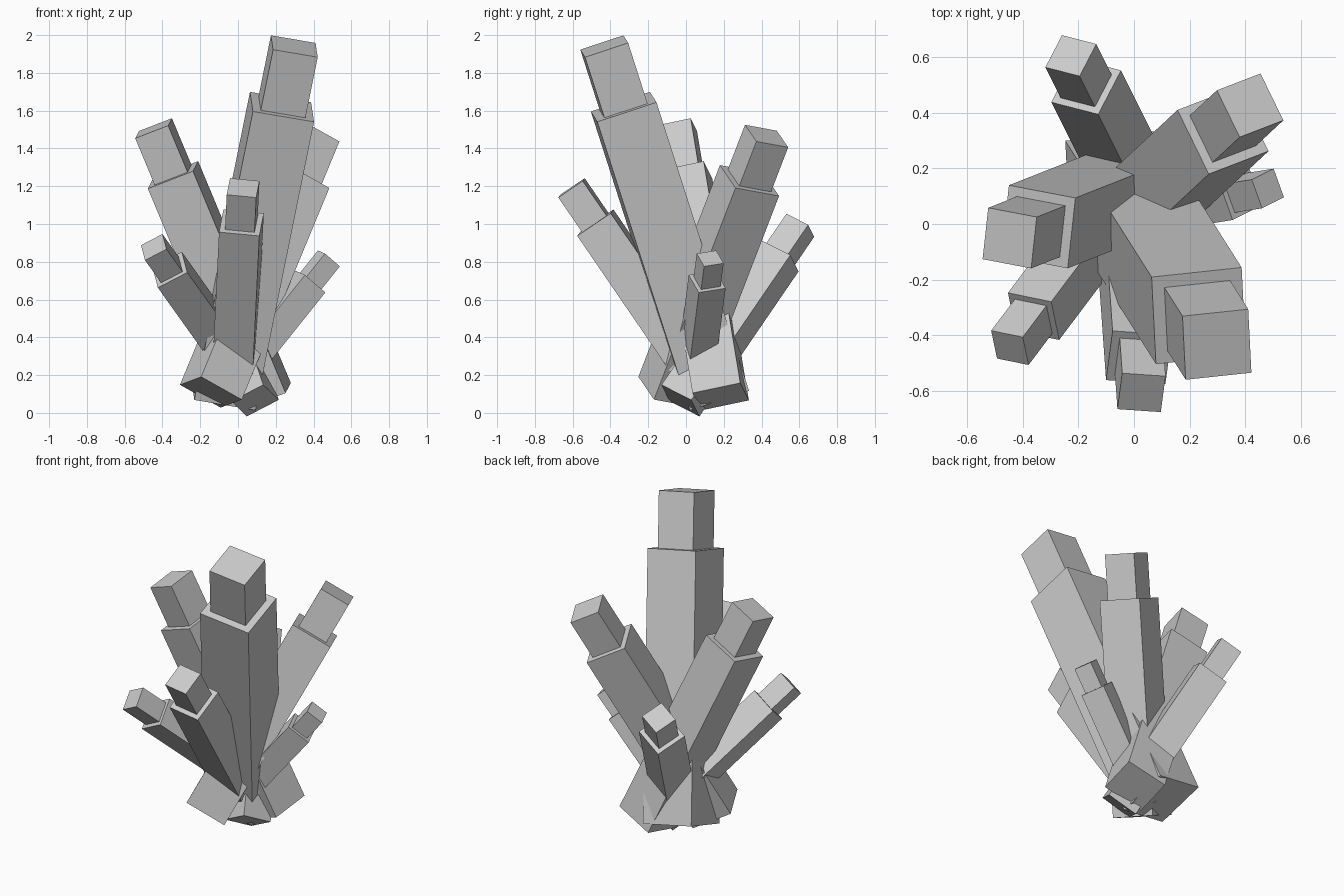
import bpy
import bmesh
from mathutils import Matrix, Vector

# Remove the default cube
default_cube = bpy.data.objects.get("Cube")
if default_cube:
    bpy.data.objects.remove(default_cube, do_unlink=True)

# Single stone colour
stone = bpy.data.materials.new("stone_grey")
stone.use_nodes = True
stone_colour = (0.6, 0.6, 0.6, 1)
stone.diffuse_color = stone_colour
stone.node_tree.nodes["Principled BSDF"].inputs["Base Color"].default_value = stone_colour

# Proportions shared by every crystal, relative to the shaft width
SHAFT_LENGTH = 4.95
CAP_WIDTH = 0.73
CAP_LENGTH = 1.04


def add_square(bm, width, height):
    """Four corner vertices of a centred horizontal square."""
    half = width / 2
    corners = ((-half, -half), (half, -half), (half, half), (-half, half))
    return [bm.verts.new((x, y, height)) for x, y in corners]


def add_crystal(name, shoulder, axis, side, width):
    """Square shaft with a narrower square cap, growing along the axis."""
    bm = bmesh.new()
    rings = [
        add_square(bm, width, -SHAFT_LENGTH * width),
        add_square(bm, width, 0),
        add_square(bm, width * CAP_WIDTH, 0),
        add_square(bm, width * CAP_WIDTH, CAP_LENGTH * width),
    ]
    for lower, upper in zip(rings, rings[1:]):
        for i in range(4):
            j = (i + 1) % 4
            bm.faces.new((lower[i], lower[j], upper[j], upper[i]))
    bm.faces.new(reversed(rings[0]))
    bm.faces.new(rings[-1])
    bmesh.ops.recalc_face_normals(bm, faces=bm.faces)

    mesh = bpy.data.meshes.new(name)
    bm.to_mesh(mesh)
    bm.free()
    mesh.materials.append(stone)
    crystal = bpy.data.objects.new(name, mesh)
    bpy.context.collection.objects.link(crystal)

    # Orient: local z along the axis, local x along the given side edge
    z = Vector(axis).normalized()
    x = Vector(side)
    x = (x - z * x.dot(z)).normalized()
    y = z.cross(x)
    rotation = Matrix((x, y, z)).transposed().to_4x4()
    crystal.matrix_world = Matrix.Translation(shoulder) @ rotation
    return crystal


# Crystals: name, shoulder centre, growth axis, side edge, shaft width
crystals = (
    ("tall_crystal", (0.233, -0.33, 1.62), (0.19, -0.3, 0.935), (0.234, 0.025, -0.04), 0.33),
    ("back_left_crystal", (0.32, 0.336, 1.23), (0.36, 0.335, 0.87), (0.161, 0.061, -0.095), 0.26),
    ("right_crystal", (-0.344, -0.01, 1.26), (-0.38, -0.15, 0.91), (0.173, -0.033, 0.067), 0.26),
    ("back_crystal", (-0.172, 0.495, 0.832), (-0.27, 0.54, 0.79), (0.125, -0.032, 0.065), 0.195),
    ("small_left_crystal", (0.383, 0.112, 0.695), (0.62, 0.1, 0.775), (0.082, 0.04, -0.065), 0.152),
    ("front_right_crystal", (-0.361, -0.332, 0.758), (-0.46, -0.61, 0.645), (0.112, -0.026, 0.062), 0.178),
    ("front_crystal", (0.018, -0.48, 1.007), (0.04, -0.565, 0.825), (0.156, -0.012, -0.013), 0.215),
)
for crystal in crystals:
    add_crystal(*crystal)
